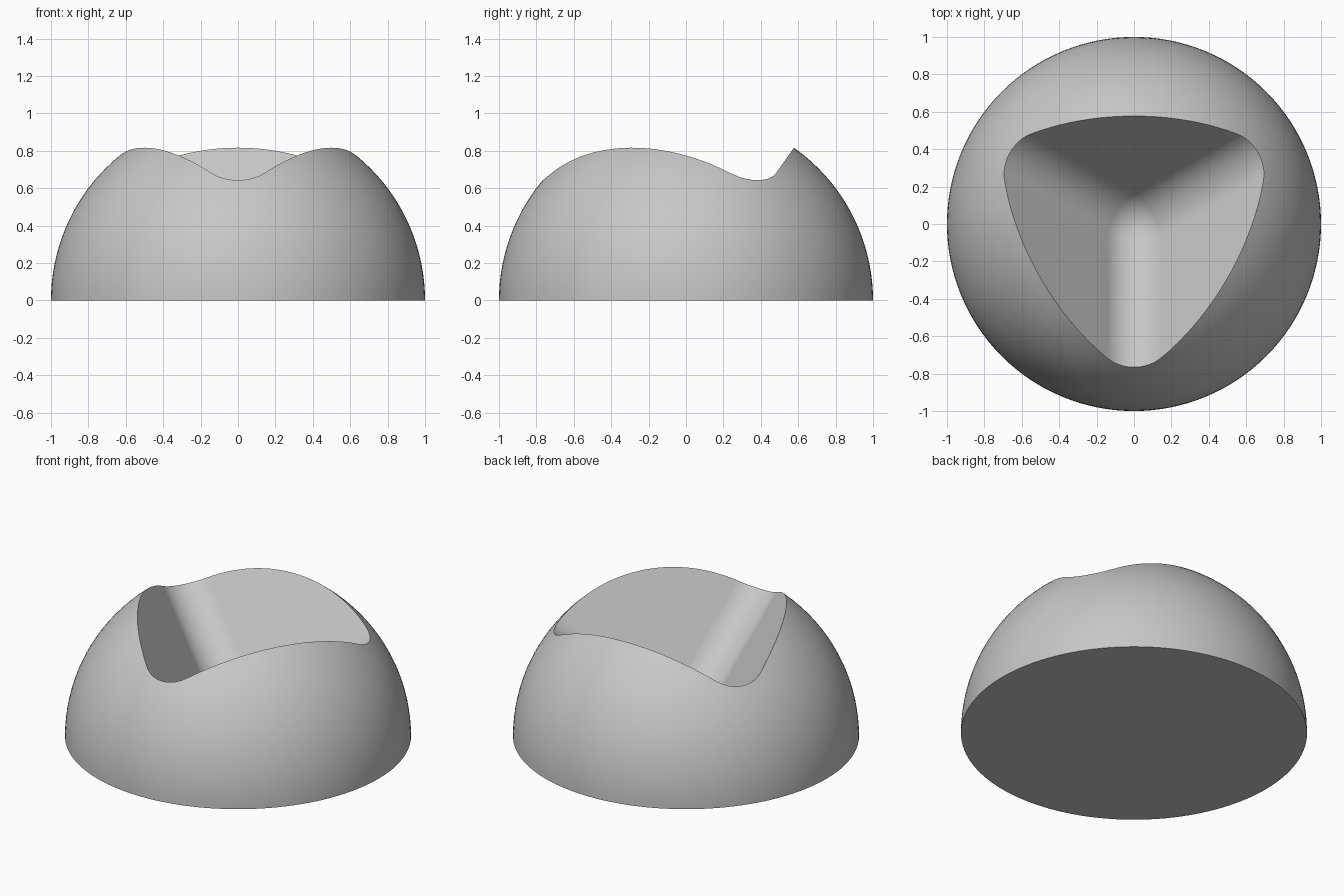
import bpy
import bmesh
from math import radians, sin, cos, sqrt
from mathutils import Matrix, Vector

default = bpy.data.objects.get("Cube")
if default:
    bpy.data.objects.remove(default, do_unlink=True)

GREY = (0.57, 0.57, 0.57, 1.0)
grey = bpy.data.materials.new("plain grey")
grey.use_nodes = True
grey.diffuse_color = GREY
grey.node_tree.nodes["Principled BSDF"].inputs["Base Color"].default_value = GREY


def make_object(name, bm):
    bmesh.ops.recalc_face_normals(bm, faces=bm.faces)
    for face in bm.faces:
        face.smooth = True
    mesh = bpy.data.meshes.new(name)
    bm.to_mesh(mesh)
    bm.free()
    mesh.materials.append(grey)
    obj = bpy.data.objects.new(name, mesh)
    bpy.context.collection.objects.link(obj)
    return obj


# Dome: upper half of a sphere, closed underneath
bm = bmesh.new()
bmesh.ops.create_uvsphere(bm, u_segments=128, v_segments=64, radius=1)
bmesh.ops.delete(bm, geom=[v for v in bm.verts if v.co.z < -0.001], context='VERTS')
bmesh.ops.contextual_create(bm, geom=[e for e in bm.edges if e.is_boundary])
dome = make_object("dome_with_corner_seat", bm)

# Cutter: rounded cube standing on one corner at the dome centre
bm = bmesh.new()
bmesh.ops.create_cube(bm, size=2, matrix=Matrix.Translation((1, 1, 1)))
bmesh.ops.bevel(bm, geom=bm.edges[:], offset=0.2, offset_type='OFFSET',
                segments=10, profile=0.5, affect='EDGES')
axes = [Vector((cos(radians(a)) * sqrt(2 / 3), sin(radians(a)) * sqrt(2 / 3), sqrt(1 / 3)))
        for a in (-90, 30, 150)]
bmesh.ops.transform(bm, matrix=Matrix(axes).transposed().to_4x4(), verts=bm.verts)
cutter = make_object("corner_cutter", bm)
cutter.hide_render = True

# Carve the seat, then keep the rim and base edges crisp
bpy.ops.object.select_all(action='DESELECT')
dome.select_set(True)
bpy.context.view_layer.objects.active = dome
cut = dome.modifiers.new("corner seat", 'BOOLEAN')
cut.operation = 'DIFFERENCE'
cut.solver = 'EXACT'
cut.object = cutter
bpy.ops.object.modifier_apply(modifier=cut.name)
bpy.data.objects.remove(cutter, do_unlink=True)
bpy.ops.object.shade_smooth_by_angle(angle=radians(25))
weighted = dome.modifiers.new("flat seat walls", 'WEIGHTED_NORMAL')
weighted.keep_sharp = True
